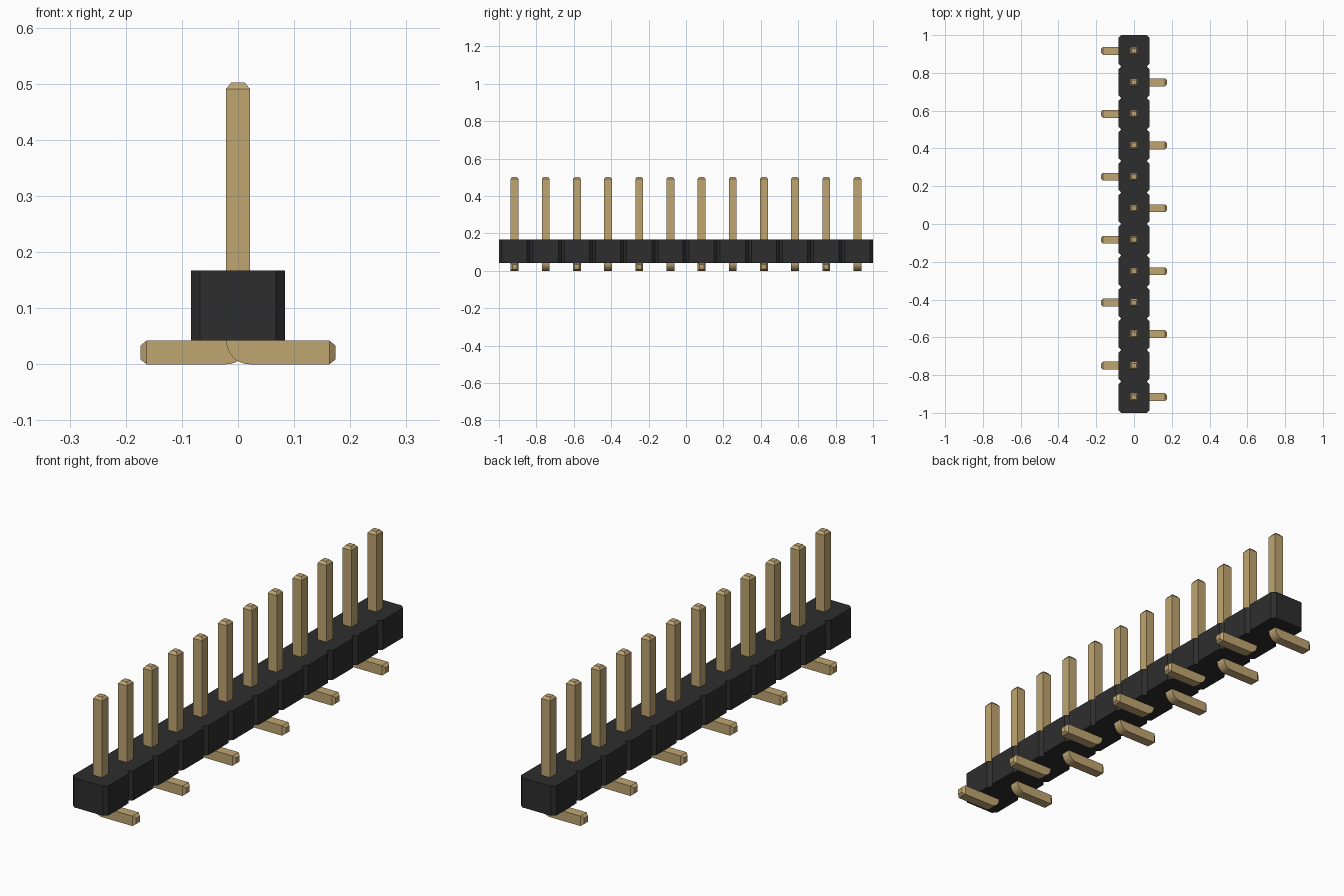
import bpy, bmesh, math
from mathutils import Vector, Matrix

cube = bpy.data.objects.get("Cube")
if cube:
    bpy.data.objects.remove(cube, do_unlink=True)

COUNT = 12
PITCH = 2 / COUNT
HALF = PITCH / 2            # half width of the housing
CHAMFER = 0.016
W = 0.021                   # half thickness of a pin
BASE, TOP = 0.042, 0.167    # housing bottom and top
PIN_TOP, LEG_END, TAPER = 0.502, 0.174, 0.011


def material(name, rgb):
    mat = bpy.data.materials.new(name)
    mat.use_nodes = True
    color = (*rgb, 1)
    mat.diffuse_color = color
    mat.node_tree.nodes["Principled BSDF"].inputs["Base Color"].default_value = color
    return mat


def prism(bm, points, offset):
    """Close an outline and extrude it into a solid."""
    face = bm.faces.new([bm.verts.new(p) for p in points])
    new = bmesh.ops.extrude_face_region(bm, geom=[face])["geom"]
    bmesh.ops.translate(bm, vec=offset, verts=[g for g in new if isinstance(g, bmesh.types.BMVert)])
    bmesh.ops.recalc_face_normals(bm, faces=bm.faces[:])


def taper_end(bm, direction):
    """Extrude the end face lying furthest along a direction into a blunt taper."""
    end = max(bm.faces, key=lambda f: f.calc_center_median().dot(direction))
    tip = bmesh.ops.extrude_discrete_faces(bm, faces=[end])["faces"][0]
    center = tip.calc_center_median()
    for v in tip.verts:
        v.co = center + (v.co - center) * 0.58 + direction * TAPER


def finish(bm, name, mat):
    mesh = bpy.data.meshes.new(name)
    bm.to_mesh(mesh)
    bm.free()
    mesh.materials.append(mat)
    return mesh


def add_object(name, mesh):
    obj = bpy.data.objects.new(name, mesh)
    bpy.context.collection.objects.link(obj)
    return obj


black = material("black plastic", (0.027, 0.027, 0.027))
gold = material("gold plating", (0.53, 0.38, 0.17))

# Housing: chamfered square segments joined in a row
side = [(HALF - CHAMFER, -1)]
for i in range(COUNT):
    y = -1 + i * PITCH
    side += [(HALF, y + CHAMFER), (HALF, y + PITCH - CHAMFER),
             (HALF - CHAMFER, y + PITCH)]
outline = side + [(-x, y) for x, y in reversed(side)]
bm = bmesh.new()
prism(bm, [(x, y, BASE) for x, y in outline], Vector((0, 0, TOP - BASE)))
add_object("housing", finish(bm, "housing", black))

# Pin: upright post bent into a flat foot, with blunt tapered ends
R = 2 * W
profile = [(-W, PIN_TOP - TAPER)]
for i in range(9):
    a = math.radians(180 + 90 * i / 8)
    profile.append((W + R * math.cos(a), R + R * math.sin(a)))
profile += [(LEG_END - TAPER, 0), (LEG_END - TAPER, R), (W, R), (W, PIN_TOP - TAPER)]
bm = bmesh.new()
prism(bm, [(x, -W, z) for x, z in profile], Vector((0, 2 * W, 0)))
taper_end(bm, Vector((0, 0, 1)))
taper_end(bm, Vector((1, 0, 0)))
pin_mesh = finish(bm, "pin", gold)

# Feet alternate between the two sides
for i in range(COUNT):
    pin = add_object(f"pin_{i + 1}", pin_mesh)
    pin.location.y = -1 + (i + 0.5) * PITCH
    pin.rotation_euler.z = math.pi * (i % 2)
